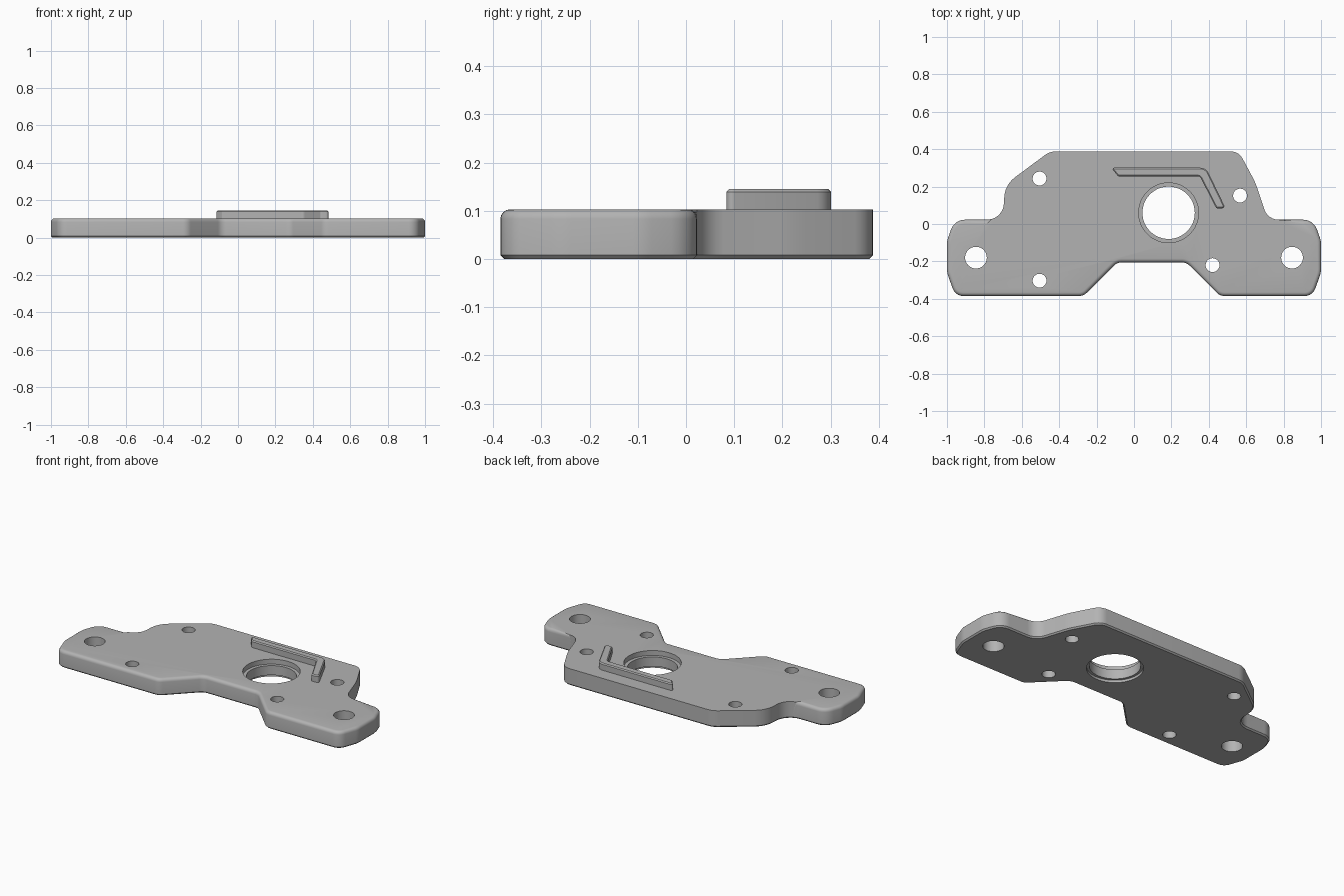
import bpy, bmesh, math
from mathutils import Vector

cube = bpy.data.objects.get("Cube")
if cube:
    bpy.data.objects.remove(cube, do_unlink=True)

grey = bpy.data.materials.new("plain grey")
grey.use_nodes = True
colour = (0.45, 0.45, 0.45, 1)
grey.diffuse_color = colour
grey.node_tree.nodes["Principled BSDF"].inputs["Base Color"].default_value = colour

THICK = 0.103


def rounded(corners, steps=6):
    """Outline with each (x, y, radius) corner replaced by an arc."""
    out = []
    for i, (x, y, r) in enumerate(corners):
        p = Vector((x, y))
        a = (Vector(corners[i - 1][:2]) - p).normalized()
        b = (Vector(corners[(i + 1) % len(corners)][:2]) - p).normalized()
        half = a.angle(b) / 2
        centre = p + (a + b).normalized() * r / math.sin(half)
        start = p + a * r / math.tan(half) - centre
        end = p + b * r / math.tan(half) - centre
        sweep = start.angle_signed(end)
        for k in range(steps + 1):
            t = -sweep * k / steps
            c, s = math.cos(t), math.sin(t)
            out.append(centre + Vector((start.x * c - start.y * s, start.x * s + start.y * c)))
    return out


def prism(name, outline, z0, z1):
    bm = bmesh.new()
    base = bm.faces.new([bm.verts.new((p.x, p.y, z0)) for p in outline])
    top = bmesh.ops.extrude_face_region(bm, geom=[base], use_keep_orig=True)["geom"]
    for v in top:
        if isinstance(v, bmesh.types.BMVert):
            v.co.z = z1
    bmesh.ops.recalc_face_normals(bm, faces=bm.faces)
    me = bpy.data.meshes.new(name)
    ob = bpy.data.objects.new(name, me)
    bpy.context.collection.objects.link(ob)
    me.materials.append(grey)
    return ob, bm


def bevel_rim(bm, z, offset, segments, keep=lambda p: True):
    rim = [e for e in bm.edges if all(abs(v.co.z - z) < 1e-5 for v in e.verts)
           and keep((e.verts[0].co + e.verts[1].co) / 2)]
    bmesh.ops.bevel(bm, geom=rim, offset=offset, segments=segments,
                    profile=0.5, affect='EDGES')


def finish(ob, bm):
    bm.to_mesh(ob.data)
    bm.free()


def smooth(ob):
    bpy.ops.object.select_all(action='DESELECT')
    ob.select_set(True)
    bpy.context.view_layer.objects.active = ob
    bpy.ops.object.shade_smooth_by_angle(angle=math.radians(32))


# Plate: stepped outline, rounded top rim on the front and ends, chamfered base
plate_corners = [
    (-0.45, 0.388, 0.10), (-0.69, 0.21, 0.14), (-0.70, 0.023, 0.09),
    (-0.96, 0.023, 0.08), (-1.0, -0.09, 0.12), (-1.0, -0.26, 0.12),
    (-0.955, -0.385, 0.06), (-0.27, -0.385, 0.06), (-0.09, -0.205, 0.06),
    (0.28, -0.205, 0.06), (0.46, -0.385, 0.06), (0.955, -0.385, 0.06),
    (1.0, -0.26, 0.12), (1.0, -0.09, 0.12), (0.96, 0.023, 0.08),
    (0.715, 0.023, 0.08), (0.65, 0.22, 0.40), (0.56, 0.388, 0.07)]
plate, bm = prism("mounting_plate", rounded(plate_corners), 0, THICK)
bevel_rim(bm, 0, 0.008, 1)
bevel_rim(bm, THICK, 0.02, 4, lambda p: abs(p.x) > 0.77 or p.y < 0)
finish(plate, bm)


# Holes: x, y, radius, bottom z, top z
def drill(x, y, radius, z0=-0.1, z1=0.3):
    bm = bmesh.new()
    bmesh.ops.create_cone(bm, cap_ends=True, segments=48, radius1=radius,
                          radius2=radius, depth=z1 - z0)
    bmesh.ops.translate(bm, verts=bm.verts, vec=(x, y, (z0 + z1) / 2))
    me = bpy.data.meshes.new("hole_cutter")
    bm.to_mesh(me)
    bm.free()
    me.materials.append(grey)
    cutter = bpy.data.objects.new("hole_cutter", me)
    bpy.context.collection.objects.link(cutter)
    cutter.hide_render = True
    mod = plate.modifiers.new("hole", 'BOOLEAN')
    mod.operation, mod.solver, mod.object = 'DIFFERENCE', 'EXACT', cutter
    bpy.context.view_layer.objects.active = plate
    bpy.ops.object.modifier_apply(modifier=mod.name)
    bpy.data.objects.remove(cutter, do_unlink=True)


for side in (-1, 1):
    drill(side * 0.845, -0.18, 0.058)
for x, y in ((-0.505, 0.243), (-0.505, -0.303), (0.567, 0.152), (0.42, -0.22)):
    drill(x, y, 0.037)

# Bearing bore with a shallow recess on each face
drill(0.185, 0.06, 0.14)
drill(0.185, 0.06, 0.16, THICK - 0.03, 0.3)
drill(0.185, 0.06, 0.155, -0.1, 0.015)
smooth(plate)

# Bent rib on the top face
rib_corners = [
    (-0.123, 0.301, 0.008), (-0.085, 0.255, 0.01), (0.352, 0.255, 0.02),
    (0.44, 0.084, 0.01), (0.49, 0.084, 0.012), (0.385, 0.301, 0.05)]
rib, bm = prism("bent_rib", rounded(rib_corners), THICK - 0.01, 0.145)
bevel_rim(bm, 0.145, 0.006, 1)
finish(rib, bm)
smooth(rib)
